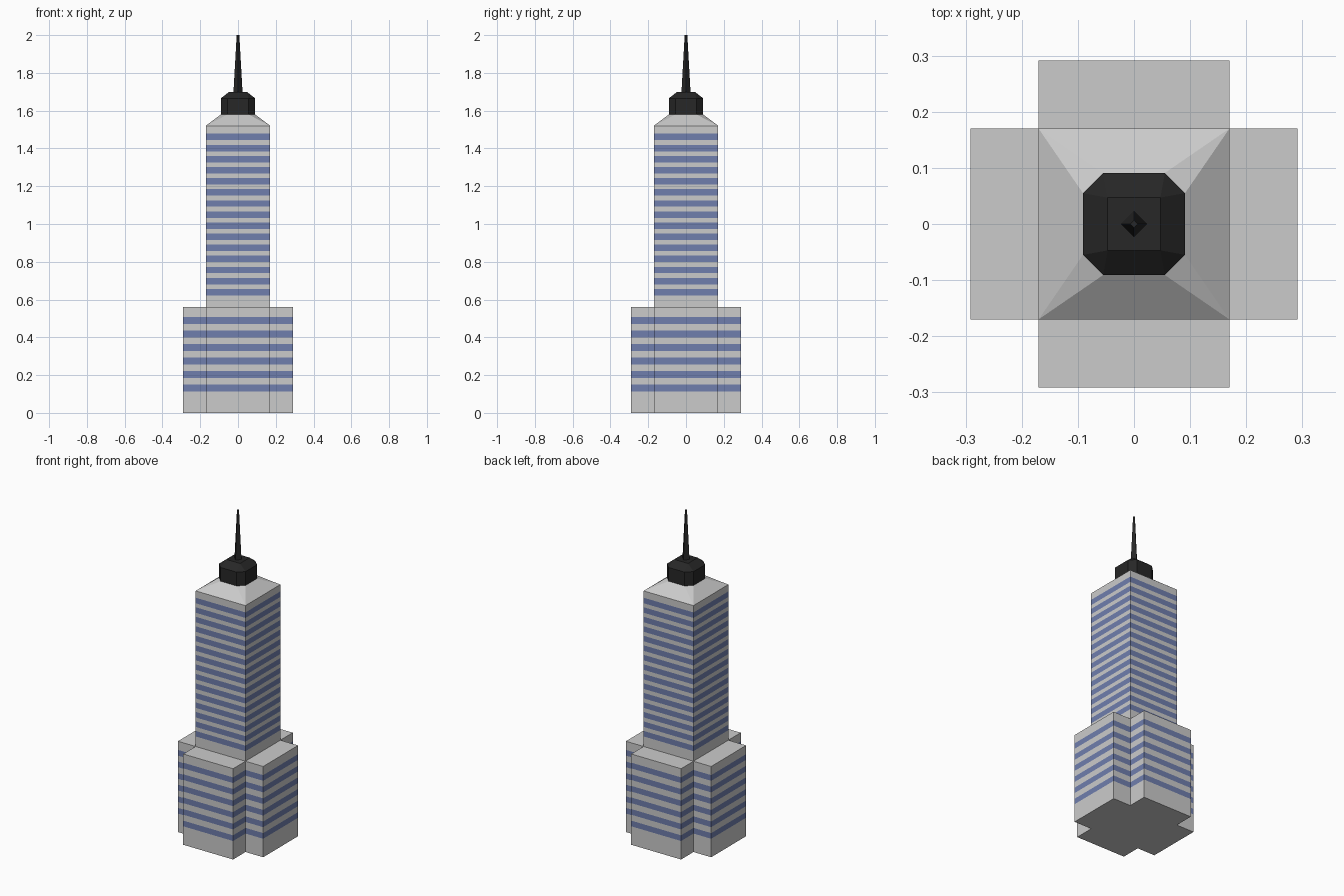
import bpy, bmesh

if "Cube" in bpy.data.objects:
    bpy.data.objects.remove(bpy.data.objects["Cube"])


def material(name, rgb):
    m = bpy.data.materials.new(name)
    m.diffuse_color = (*rgb, 1)
    m.use_nodes = True
    m.node_tree.nodes["Principled BSDF"].inputs["Base Color"].default_value = m.diffuse_color
    return m


GLASS = material("blue_glass", (0.16, 0.21, 0.42))
DARK = material("dark_metal", (0.02, 0.02, 0.02))
STONE = material("stone", (0.8, 0.8, 0.8))


def loft(name, rings, mats, bands=(), bottom=False, top=False, roofs=()):
    """Skin a stack of (outline, z) rings; layers listed in bands use mats[1]."""
    bm = bmesh.new()
    loops = [[bm.verts.new((x, y, z)) for x, y in pts] for pts, z in rings]
    n = len(loops[0])
    for k in range(len(loops) - 1):
        a, b = loops[k], loops[k + 1]
        for i in range(n):
            j = (i + 1) % n
            f = bm.faces.new((a[i], a[j], b[j], b[i]))
            f.material_index = 1 if k in bands else 0
    if bottom:
        bm.faces.new(loops[0][::-1])
    if top:
        bm.faces.new(loops[-1])
    for idx in roofs:
        bm.faces.new([loops[-1][i] for i in idx])
    bmesh.ops.remove_doubles(bm, verts=bm.verts, dist=1e-5)
    me = bpy.data.meshes.new(name)
    bm.to_mesh(me)
    bm.free()
    for m in mats:
        me.materials.append(m)
    ob = bpy.data.objects.new(name, me)
    bpy.context.collection.objects.link(ob)
    return ob


def spin(points):
    """Repeat a quarter outline around the z axis."""
    out = []
    for _ in range(4):
        out += points
        points = [(-y, x) for x, y in points]
    return out


def octagon(a, b):
    return spin([(a, -b), (a, b)])


def striped(outline, z0, z1, first, step, height, count):
    """Rings for a shaft with evenly spaced window bands."""
    zs = [z0]
    for i in range(count):
        zs += [first + i * step, first + i * step + height]
    zs.append(z1)
    return [(outline, z) for z in zs], range(1, 2 * count, 2)


W, L = 0.17, 0.291

# Cross-shaped base, with a flat roof on each arm
cross = spin([(L, -W), (L, W), (W, W)])
rings, bands = striped(cross, 0, 0.56, 0.114, 0.0715, 0.035, 6)
arms = [((3 * i - 1) % 12, 3 * i, 3 * i + 1, 3 * i + 2) for i in range(4)]
loft("base", rings, [STONE, GLASS], bands, bottom=True, roofs=arms)

# Square tower shaft
rings, bands = striped(spin([(W, -W)]), 0.56, 1.52, 0.622, 0.0587, 0.034, 15)
loft("tower", rings, [STONE, GLASS], bands)

# Sloped roof, from square to octagon
loft("roof", [(octagon(W, W), 1.52), (octagon(0.091, 0.055), 1.58)], [STONE])

# Dark crown with a tapered top
loft("crown", [(octagon(0.091, 0.055), 1.58), (octagon(0.091, 0.055), 1.665),
               (octagon(0.047, 0.047), 1.70)], [DARK], top=True)

# Four-sided spire
loft("spire", [(spin([(0.024, 0)]), 1.70), (spin([(0.007, 0)]), 2.0)],
     [DARK], top=True)
